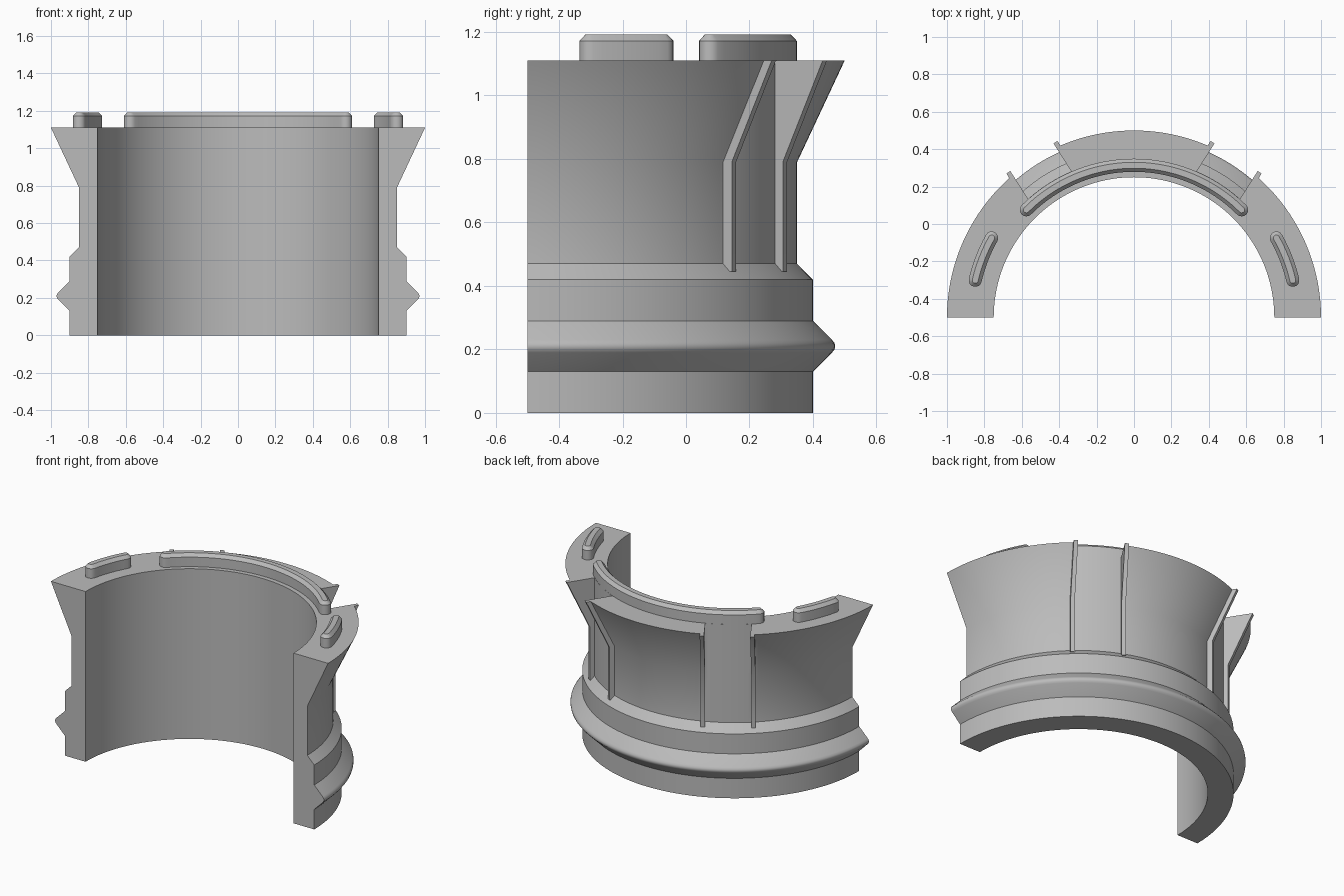
import bpy, bmesh, math
from mathutils import Vector

if "Cube" in bpy.data.objects:
    bpy.data.objects.remove(bpy.data.objects["Cube"], do_unlink=True)

CY = -0.5                       # y of the axis of revolution
TOP = 1.11                      # height of the rim
SLOT = math.radians(57.5)       # direction of the left slot
HALF = 0.15                     # half width of a slot

grey = bpy.data.materials.new("plain_grey")
grey.use_nodes = True
grey.diffuse_color = (0.5, 0.5, 0.5, 1)
grey.node_tree.nodes["Principled BSDF"].inputs["Base Color"].default_value = (0.5, 0.5, 0.5, 1)


def polar(r, a, z):
    return Vector((r * math.cos(a), CY + r * math.sin(a), z))


def finish(bm, name):
    bmesh.ops.remove_doubles(bm, verts=bm.verts, dist=1e-5)
    bmesh.ops.recalc_face_normals(bm, faces=bm.faces)
    mesh = bpy.data.meshes.new(name)
    bm.to_mesh(mesh)
    bm.free()
    mesh.materials.append(grey)
    obj = bpy.data.objects.new(name, mesh)
    bpy.context.collection.objects.link(obj)
    bpy.ops.object.select_all(action='DESELECT')
    obj.select_set(True)
    bpy.context.view_layer.objects.active = obj
    bpy.ops.object.shade_smooth_by_angle(angle=math.radians(30))
    return obj


def sweep(bm, profile, start, end, steps):
    """Revolve a closed profile; start and end give the angle for each radius."""
    rings = []
    for i in range(steps + 1):
        t = i / steps
        rings.append([bm.verts.new(polar(r, start(r) * (1 - t) + end(r) * t, z))
                      for r, z in profile])
    n = len(profile)
    for a, b in zip(rings, rings[1:]):
        for j in range(n):
            k = (j + 1) % n
            bm.faces.new((a[j], a[k], b[k], b[j]))
    return rings[0], rings[-1]


# Half-ring body: flared sectors separated by two straight-walled slots
base = [(0.75, 0), (0.9, 0), (0.9, 0.13), (0.96, 0.19), (0.968, 0.2), (0.97, 0.21),
        (0.968, 0.22), (0.96, 0.23), (0.9, 0.29), (0.9, 0.42), (0.85, 0.47), (0.85, 0.79)]
rim = [(0.85, TOP), (0.75, TOP)]
flared = base + [(1.0, TOP)] + rim
straight = base + rim
cuts = [lambda r: 0.0]
for centre in (SLOT, math.pi - SLOT):
    for side in (-1, 1):
        cuts.append(lambda r, c=centre, s=side: c + s * math.asin(HALF / r))
cuts.append(lambda r: math.pi)

body = bmesh.new()
for i, steps in enumerate((26, 10, 24, 10, 26)):
    is_flare = i % 2 == 0
    first, last = sweep(body, flared if is_flare else straight, cuts[i], cuts[i + 1], steps)
    if is_flare:
        k = len(base)
        for ring, outer_end in ((first, i == 0), (last, i == 4)):
            # cut ends get a full section, slot sides only the flare triangle
            body.faces.new(ring if outer_end else ring[k - 1:k + 2])
finish(body, "half_ring_body")


# Thin ribs along both sides of each slot
def rib(name, angle, low, high):
    bm = bmesh.new()
    along = Vector((math.cos(angle), math.sin(angle), 0))
    across = Vector((-along.y, along.x, 0))
    outline = [(0.83, 0.445), (0.867, 0.445), (0.867, 0.79), (1.016, TOP), (0.83, TOP)]
    loops = [[bm.verts.new(Vector((0, CY, z)) + along * u + across * v) for u, z in outline]
             for v in (low, high)]
    for loop in loops:
        bm.faces.new(loop)
    for j in range(len(outline)):
        k = (j + 1) % len(outline)
        bm.faces.new((loops[0][j], loops[0][k], loops[1][k], loops[1][j]))
    finish(bm, name)


for label, angle in (("left", SLOT), ("right", math.pi - SLOT)):
    rib(label + "_slot_rib_a", angle, 0.137, 0.162)
    rib(label + "_slot_rib_b", angle, -0.162, -0.137)


# Curved, round-ended keys with a chamfered top, standing on the rim
def key(name, radius, a0, a1, steps):
    bm = bmesh.new()
    a0, a1 = math.radians(a0), math.radians(a1)

    def outline(w, z):
        pts = [polar(radius + w, a0 + (a1 - a0) * i / steps, z) for i in range(steps + 1)]
        pts += [polar(radius, a1, z) + polar(w, a1 + math.pi * i / 8, 0) - Vector((0, CY, 0))
                for i in range(1, 8)]
        pts += [polar(radius - w, a1 + (a0 - a1) * i / steps, z) for i in range(steps + 1)]
        pts += [polar(radius, a0, z) + polar(w, a0 + math.pi * (1 + i / 8), 0) - Vector((0, CY, 0))
                for i in range(1, 8)]
        return [bm.verts.new(p) for p in pts]

    rings = [outline(0.035, TOP), outline(0.035, 1.172), outline(0.016, 1.192)]
    for a, b in zip(rings, rings[1:]):
        for j in range(len(a)):
            k = (j + 1) % len(a)
            bm.faces.new((a[j], a[k], b[k], b[j]))
    bm.faces.new(rings[0])
    bm.faces.new(rings[-1])
    finish(bm, name)


key("back_key", 0.814, 45, 135, 48)
key("left_key", 0.872, 13.2, 29.2, 8)
key("right_key", 0.872, 150.8, 166.8, 8)
